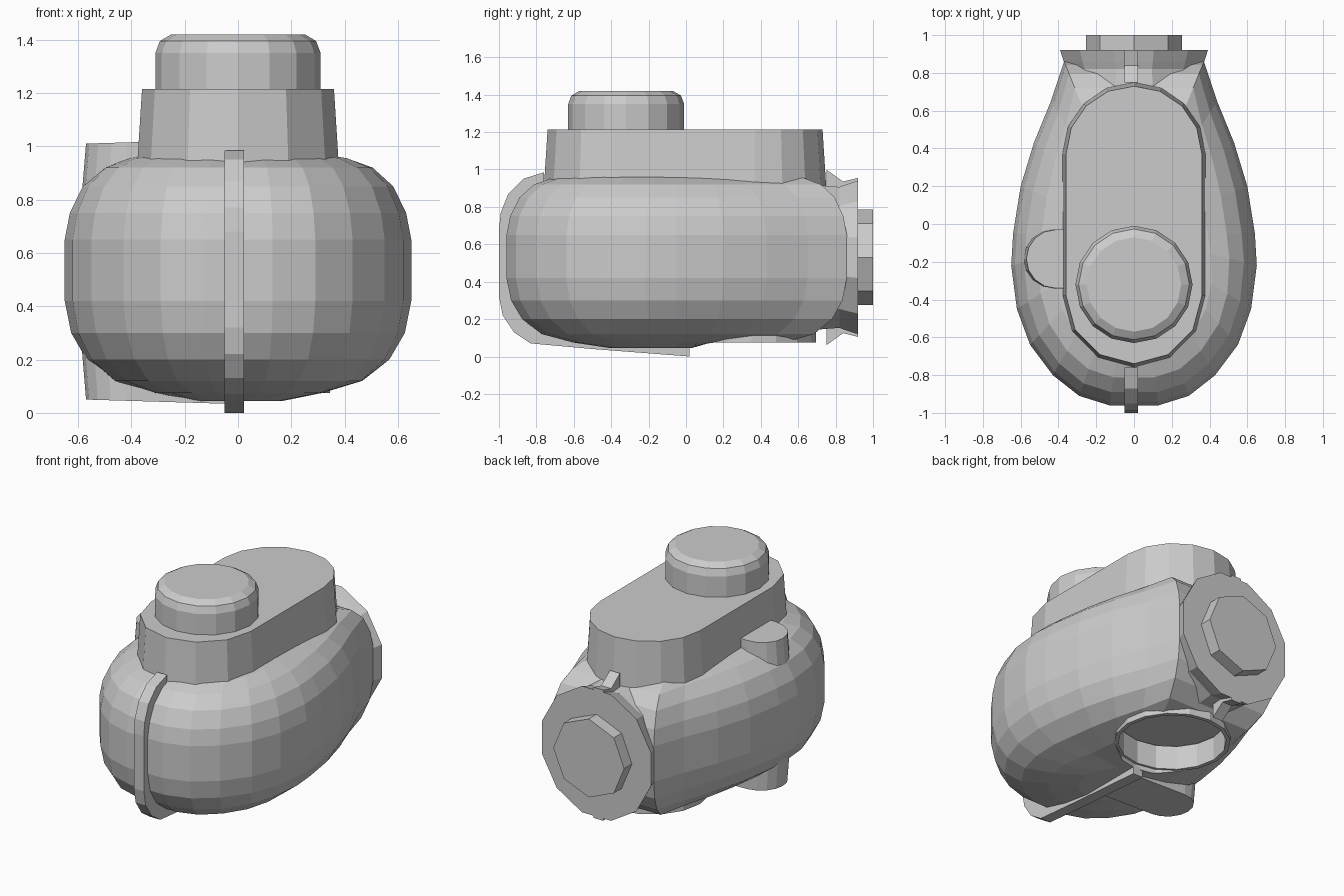
import bpy, math
from math import sin, cos, pi

if "Cube" in bpy.data.objects:
    bpy.data.objects.remove(bpy.data.objects["Cube"])


def make(name, verts, faces):
    me = bpy.data.meshes.new(name)
    me.from_pydata(verts, [], faces)
    ob = bpy.data.objects.new(name, me)
    bpy.context.collection.objects.link(ob)
    bpy.context.view_layer.objects.active = ob
    ob.select_set(True)
    bpy.ops.object.mode_set(mode='EDIT')
    bpy.ops.mesh.select_all(action='SELECT')
    bpy.ops.mesh.normals_make_consistent(inside=False)
    bpy.ops.object.mode_set(mode='OBJECT')
    ob.select_set(False)
    return ob


def loft(name, rings, closed=False):
    """Skin equal-length rings; cap the ends, or join last to first."""
    n, m = len(rings[0]), len(rings)
    verts = [p for r in rings for p in r]
    faces = [(i * n + j, i * n + (j + 1) % n,
              (i + 1) % m * n + (j + 1) % n, (i + 1) % m * n + j)
             for i in range(m if closed else m - 1) for j in range(n)]
    if not closed:
        faces += [tuple(range(n)), tuple(range((m - 1) * n, m * n))]
    return make(name, verts, faces)


def circle_z(r, z, n, cy):
    return [(r * cos(2 * pi * k / n), cy + r * sin(2 * pi * k / n), z) for k in range(n)]


def circle_y(rx, rz, y, n, a0=0.0):
    return [(rx * cos(a0 + 2 * pi * k / n), y, 0.53 + rz * sin(a0 + 2 * pi * k / n))
            for k in range(n)]


# Egg-shaped housing: plan outline inset at each height
half = [(0.13, -0.96), (0.29, -0.91), (0.43, -0.80), (0.55, -0.64), (0.62, -0.45),
        (0.65, -0.22), (0.64, -0.05), (0.60, 0.20), (0.53, 0.43), (0.44, 0.65), (0.37, 0.86)]
plan = half + [(-x, y) for x, y in reversed(half)]
levels = [(0.045, 0.56), (0.075, 0.36), (0.12, 0.19), (0.20, 0.085), (0.30, 0.025),
          (0.42, 0), (0.65, 0), (0.75, 0.02), (0.85, 0.07), (0.92, 0.15), (0.955, 0.25), (0.97, 0.36)]


def inset(d, z):
    ring = []
    for x, y in plan:
        s = 1 - d / math.hypot(x, y + 0.05)
        ring.append((x * s, -0.05 + (y + 0.05) * s, z))
    return ring


body = loft("housing", [inset(d, z) for z, d in levels])

# Round recess underneath, with its thin rim
cutter = loft("recess_cutter", [circle_z(0.335, -0.1, 16, 0.35), circle_z(0.335, 0.24, 16, 0.35)])
cut = body.modifiers.new("recess", 'BOOLEAN')
cut.operation = 'DIFFERENCE'
cut.object = cutter
cut.solver = 'EXACT'
cutter.hide_render = True
cutter.hide_set(True)
loft("recess_rim", [circle_z(r, z, 16, 0.35) for r, z in
                    ((0.345, 0.075), (0.345, 0.23), (0.32, 0.23), (0.32, 0.075))], closed=True)


# Stadium-shaped upper block with slight draft
def stadium(r, z):
    return ([(r * cos(k * pi / 8), 0.37 + r * sin(k * pi / 8), z) for k in range(9)] +
            [(-r * cos(k * pi / 6), -0.38 - r * sin(k * pi / 6), z) for k in range(7)])


loft("upper_block", [stadium(0.38, 0.9), stadium(0.36, 1.215)])

# Round cap
loft("top_cap", [circle_z(r, z, 16, -0.32) for r, z in
                 ((0.31, 1.2), (0.31, 1.35), (0.293, 1.395), (0.25, 1.42))])

# Flared rear flange and octagonal plug
loft("rear_flange", [circle_y(rx, rz, y, 12, pi / 12) for rx, rz, y in
                     ((0.38, 0.40, 0.70), (0.37, 0.39, 0.82), (0.385, 0.405, 0.86), (0.405, 0.425, 0.92))])
loft("rear_plug", [circle_y(0.255, 0.255, y, 8) for y in (0.9, 1.0)])


# Seam ribs: side outlines extruded across x
def rib(name, outline):
    loft(name, [[(x, y, z) for y, z in outline] for x in (-0.05, 0.022)])


outer = [(-0.76, 0.985), (-0.87, 0.95), (-0.95, 0.87), (-0.99, 0.77), (-1.0, 0.68),
         (-1.0, 0.32), (-0.98, 0.22), (-0.92, 0.13), (-0.83, 0.07), (-0.5, 0.04), (0.02, 0.0)]
inner = [(-0.3 + (y + 0.3) * 0.88, 0.5 + (z - 0.5) * 0.88) for y, z in outer]
inner[0], inner[-1] = (-0.76, 0.9), (0.02, 0.06)
rib("front_seam_rib", outer + inner[::-1])
tab = [(0.75, 1.0), (0.84, 0.935), (0.92, 0.955), (0.92, 0.87), (0.75, 0.87)]
rib("rear_seam_tab_top", tab)
rib("rear_seam_tab_bottom", [(y, 1.06 - z) for y, z in tab])


# Vertical rounded boss on the left side
def boss(x_out, r, z, dz):
    arc = [(x_out + r - r * sin(k * pi / 8), -0.185 + r * cos(k * pi / 8)) for k in range(9)]
    pts = [(-0.02, -0.185 + r)] + arc + [(-0.02, -0.185 - r)]
    return [(x, y, z + dz * (x + 0.57)) for x, y in pts]


loft("side_boss", [boss(-0.57, 0.15, 0.05, -0.03), boss(-0.61, 0.165, 0.53, 0),
                   boss(-0.57, 0.155, 1.01, 0.03)])
